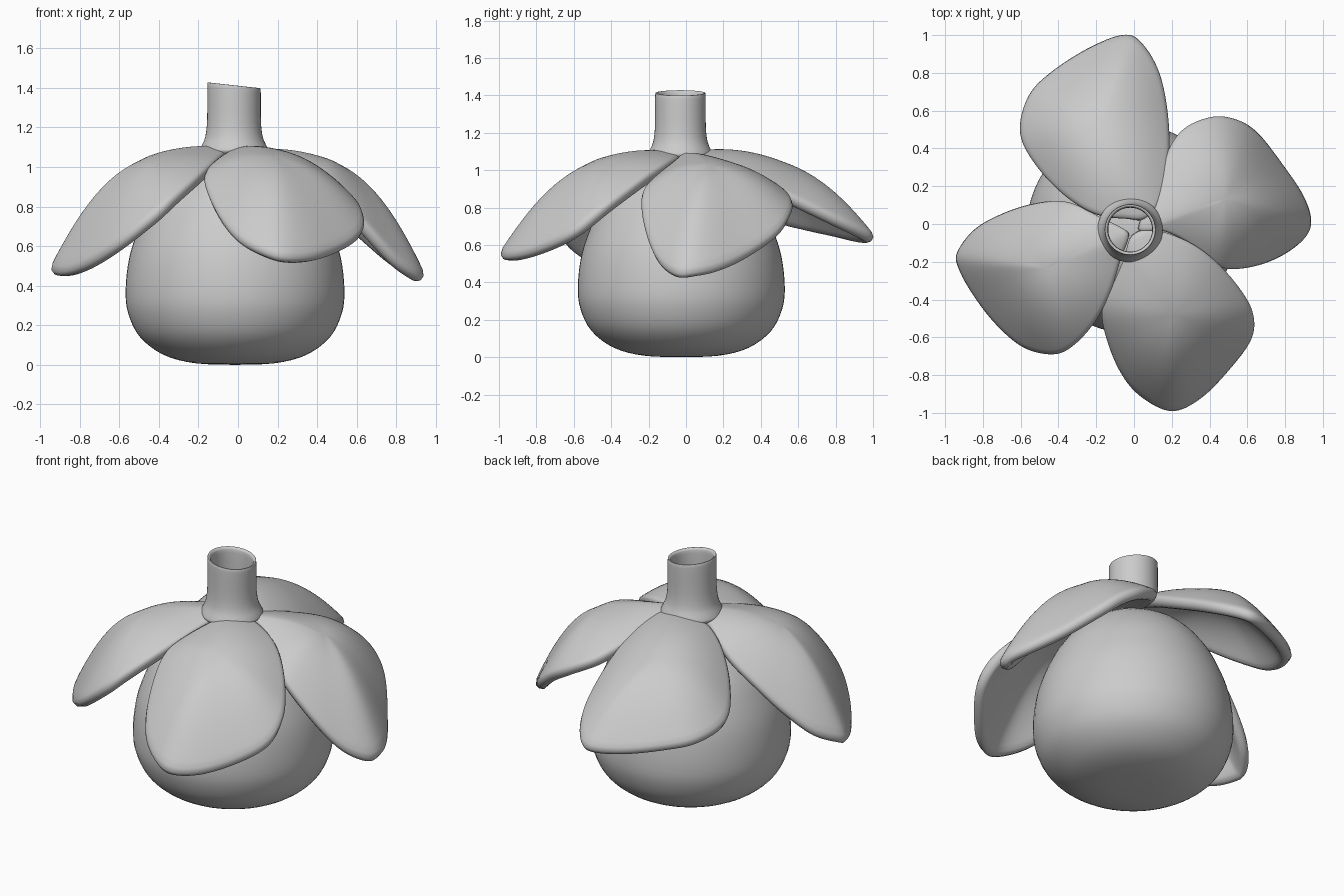
import bpy, bmesh, math
from mathutils import Vector

if "Cube" in bpy.data.objects:
    bpy.data.objects.remove(bpy.data.objects["Cube"])

AXIS = Vector((-0.015, -0.025, 0))


def finish(bm, name, angle=60):
    me = bpy.data.meshes.new(name)
    bm.to_mesh(me)
    bm.free()
    ob = bpy.data.objects.new(name, me)
    bpy.context.collection.objects.link(ob)
    bpy.ops.object.select_all(action='DESELECT')
    ob.select_set(True)
    bpy.context.view_layer.objects.active = ob
    bpy.ops.object.shade_smooth_by_angle(angle=math.radians(angle))
    return ob


def smooth_path(pts, steps, closed):
    """Catmull-Rom resampling of control points."""
    pts = [Vector(p) for p in pts]
    n = len(pts)
    get = (lambda i: pts[i % n]) if closed else (lambda i: pts[max(0, min(n - 1, i))])
    out = []
    for i in range(n if closed else n - 1):
        a, b, c, d = (get(i + k) for k in (-1, 0, 1, 2))
        for k in range(steps):
            t = k / steps
            out.append(0.5 * (2 * b + (c - a) * t + (2 * a - 5 * b + 4 * c - d) * t * t
                              + (3 * b - a - 3 * c + d) * t ** 3))
    if not closed:
        out.append(pts[-1])
    return out


def lathe(name, profile, steps, center, segs=64):
    bm = bmesh.new()
    vs = [bm.verts.new((max(p.x, 0), 0, p.z)) for p in
          smooth_path([(r, 0, z) for r, z in profile], steps, False)]
    es = [bm.edges.new(e) for e in zip(vs, vs[1:])]
    bmesh.ops.spin(bm, geom=vs + es, cent=(0, 0, 0), axis=(0, 0, 1),
                   angle=2 * math.pi, steps=segs)
    bmesh.ops.remove_doubles(bm, verts=bm.verts, dist=1e-4)
    bmesh.ops.recalc_face_normals(bm, faces=bm.faces)
    bmesh.ops.translate(bm, verts=bm.verts, vec=center)
    return finish(bm, name)


def leaf(name, crown, outline, slope=-0.32):
    """Domed leaf: rings from the crown point out to the edge outline."""
    edge = smooth_path(outline, 4, True)
    for e in edge:                       # edge curls down a little towards the tip
        e.z -= 0.015 + 0.035 * (1.1 - e.z)
    c = Vector(crown)
    u = Vector((c.x - AXIS.x, c.y - AXIS.y, 0)).normalized()
    bm = bmesh.new()
    mid = bm.verts.new(c)
    prev = None
    for s in (0.15, 0.3, 0.45, 0.6, 0.74, 0.86, 0.95, 1.0):
        ring = []
        for e in edge:
            d = e - c
            lin = slope * d.dot(u)
            z = c.z + lin * s + (d.z - lin) * s ** 2.2
            ring.append(bm.verts.new((c.x + d.x * s, c.y + d.y * s, z)))
        for i in range(len(ring)):
            j = (i + 1) % len(ring)
            bm.faces.new((prev[i], prev[j], ring[j], ring[i]) if prev
                         else (mid, ring[j], ring[i]))
        prev = ring
    inner = [v for v in bm.verts if not v.is_boundary]
    for _ in range(8):
        bmesh.ops.smooth_vert(bm, verts=inner, factor=0.5,
                              use_axis_x=True, use_axis_y=True, use_axis_z=True)
    bmesh.ops.recalc_face_normals(bm, faces=bm.faces)
    bm.normal_update()
    if sum(f.normal.z for f in bm.faces) < 0:
        bmesh.ops.reverse_faces(bm, faces=bm.faces)
    ob = finish(bm, name, 180)
    sol = ob.modifiers.new("thickness", 'SOLIDIFY')
    sol.thickness, sol.offset = 0.07, -1
    sub = ob.modifiers.new("round", 'SUBSURF')
    sub.levels = sub.render_levels = 1
    return ob


# Fruit body
lathe("fruit_body", [(0, 0), (0.2, 0.008), (0.36, 0.05), (0.48, 0.14), (0.54, 0.26),
                     (0.553, 0.38), (0.535, 0.54), (0.49, 0.68), (0.42, 0.82),
                     (0.31, 0.95), (0.17, 1.03), (0, 1.055)], 4, AXIS)

# Hollow stem with flared foot and slanted rim
stem = lathe("stem", [(0.15, 1.06), (0.172, 1.08), (0.165, 1.105), (0.146, 1.15), (0.136, 1.23),
                      (0.135, 1.39), (0.131, 1.41), (0.122, 1.405), (0.117, 1.38),
                      (0.117, 1.22), (0.125, 1.12), (0.135, 1.06)], 3, (-0.02, -0.03, 0))
for v in stem.data.vertices:
    v.co.z -= 0.11 * v.co.x * max(0, min(1, (v.co.z - 1.15) / 0.2))

# Four drooping leaves: crown point, then edge outline
leaf("leaf_back", (-0.19, 0.5, 1.06), [
    (-0.04, 0.02, 1.11), (-0.2, 0.04, 1.08), (-0.36, 0.13, 1.0), (-0.52, 0.29, 0.88),
    (-0.62, 0.48, 0.78), (-0.57, 0.69, 0.73), (-0.43, 0.83, 0.70), (-0.22, 0.96, 0.67),
    (-0.04, 1.02, 0.67), (0.06, 0.96, 0.7), (0.15, 0.8, 0.77), (0.195, 0.56, 0.88),
    (0.195, 0.32, 1.0), (0.15, 0.1, 1.08), (0.06, 0.02, 1.11)])
leaf("leaf_right", (0.48, 0.14, 1.04), [
    (0.02, -0.04, 1.10), (0.14, -0.04, 1.09), (0.27, -0.1, 1.04), (0.4, -0.21, 0.95),
    (0.51, -0.25, 0.87), (0.67, -0.23, 0.71), (0.82, -0.165, 0.55), (0.93, -0.07, 0.48),
    (0.955, 0.03, 0.48), (0.91, 0.16, 0.5), (0.81, 0.31, 0.56), (0.67, 0.49, 0.68),
    (0.55, 0.565, 0.78), (0.41, 0.58, 0.86), (0.24, 0.5, 0.94), (0.13, 0.3, 1.02),
    (0.05, 0.08, 1.09)])
leaf("leaf_front", (0.2, -0.48, 1.06), [
    (-0.02, -0.06, 1.11), (-0.06, -0.18, 1.09), (-0.12, -0.32, 1.05), (-0.18, -0.46, 0.98),
    (-0.155, -0.62, 0.87), (-0.08, -0.8, 0.74), (0.03, -0.93, 0.64), (0.2, -1.01, 0.58),
    (0.36, -0.94, 0.57), (0.51, -0.79, 0.61), (0.635, -0.62, 0.69), (0.645, -0.48, 0.79),
    (0.58, -0.35, 0.88), (0.45, -0.2, 0.99), (0.3, -0.09, 1.06), (0.1, -0.02, 1.1)])
leaf("leaf_left", (-0.47, -0.24, 1.055), [
    (-0.05, -0.02, 1.11), (-0.17, 0.04, 1.09), (-0.3, 0.11, 1.02), (-0.41, 0.135, 0.94),
    (-0.56, 0.115, 0.83), (-0.71, 0.065, 0.7), (-0.86, -0.02, 0.58), (-0.955, -0.15, 0.52),
    (-0.945, -0.24, 0.5), (-0.875, -0.37, 0.5), (-0.755, -0.53, 0.55), (-0.6, -0.665, 0.65),
    (-0.44, -0.705, 0.77), (-0.33, -0.665, 0.86), (-0.21, -0.54, 0.96), (-0.12, -0.37, 1.04),
    (-0.06, -0.18, 1.09), (-0.02, -0.07, 1.11)])
